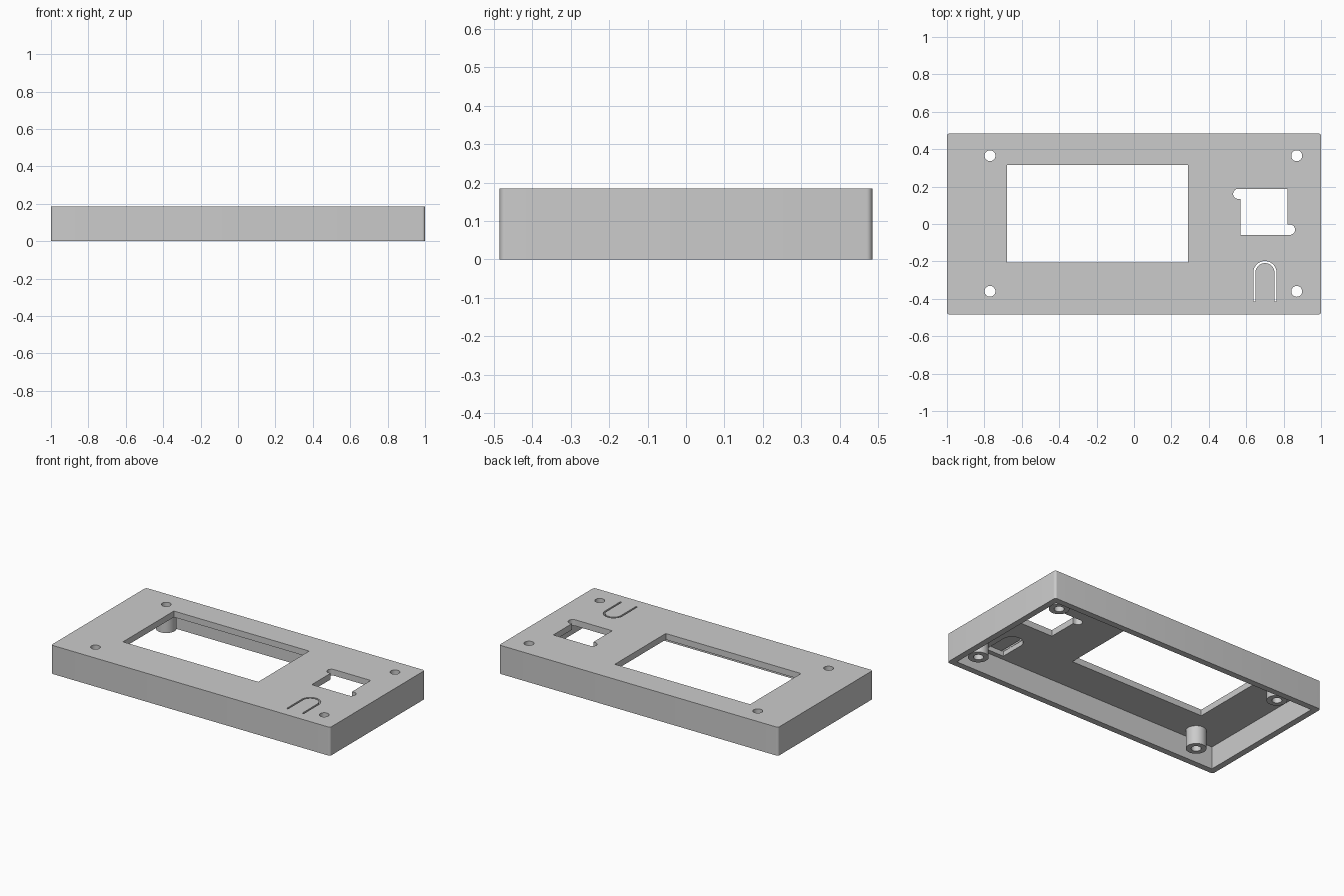
import bpy, bmesh
from math import cos, sin, pi, radians

cube = bpy.data.objects.get("Cube")
if cube:
    bpy.data.objects.remove(cube, do_unlink=True)

LENGTH, DEPTH, HEIGHT = 2.0, 0.97, 0.185
WALL = 0.04
CEILING = HEIGHT - WALL
HOLES = [(x, y) for x in (-0.77, 0.87) for y in (-0.36, 0.365)]

grey = bpy.data.materials.new("light grey plastic")
grey.use_nodes = True
grey.diffuse_color = (0.6, 0.6, 0.6, 1)
grey.node_tree.nodes["Principled BSDF"].inputs["Base Color"].default_value = (0.6, 0.6, 0.6, 1)


def arc(cx, cy, r, start, end, n=16):
    """Points along an arc, angles in degrees."""
    return [(cx + r * cos(radians(start + (end - start) * i / n)),
             cy + r * sin(radians(start + (end - start) * i / n))) for i in range(n + 1)]


def circle(cx, cy, r, n=32):
    return arc(cx, cy, r, 0, 360, n)[:-1]


def rect(x0, x1, y0, y1):
    return [(x0, y0), (x1, y0), (x1, y1), (x0, y1)]


def prism(name, outline, z0, z1):
    """Extrude a flat outline from z0 up to z1."""
    bm = bmesh.new()
    face = bm.faces.new([bm.verts.new((x, y, z0)) for x, y in outline])
    top = bmesh.ops.extrude_face_region(bm, geom=[face])["geom"]
    bmesh.ops.translate(bm, vec=(0, 0, z1 - z0),
                        verts=[v for v in top if isinstance(v, bmesh.types.BMVert)])
    bmesh.ops.recalc_face_normals(bm, faces=bm.faces)
    mesh = bpy.data.meshes.new(name)
    bm.to_mesh(mesh)
    bm.free()
    mesh.materials.append(grey)
    obj = bpy.data.objects.new(name, mesh)
    bpy.context.collection.objects.link(obj)
    return obj


def combine(target, tool, operation):
    """Apply a boolean and discard the tool."""
    mod = target.modifiers.new(operation, 'BOOLEAN')
    mod.operation, mod.solver, mod.object = operation, 'EXACT', tool
    bpy.ops.object.select_all(action='DESELECT')
    bpy.context.view_layer.objects.active = target
    target.select_set(True)
    bpy.ops.object.modifier_apply(modifier=mod.name)
    bpy.data.objects.remove(tool, do_unlink=True)


def cut(outline, z0=-0.1, z1=0.3):
    tool = prism("cutter", outline, z0, z1)
    tool.hide_render = True
    combine(cover, tool, 'DIFFERENCE')


# Outer cover with slightly rounded upright corners, hollow and open below
R = 0.015
hx, hy = LENGTH / 2, DEPTH / 2
outline = []
for sx, sy, a in ((1, 1, 0), (-1, 1, 90), (-1, -1, 180), (1, -1, 270)):
    outline += arc(sx * (hx - R), sy * (hy - R), R, a, a + 90, 6)
cover = prism("enclosure_cover", outline, 0, HEIGHT)
cut(rect(WALL - hx, hx - WALL, WALL - hy, hy - WALL), z1=CEILING)

# Screw posts hanging from the ceiling, drilled right through
for x, y in HOLES:
    combine(cover, prism("screw_post", circle(x, y, 0.06), 0.027, CEILING + 0.01), 'UNION')
for x, y in HOLES:
    cut(circle(x, y, 0.029))

# Display window
cut(rect(-0.68, 0.29, -0.207, 0.315))

# Square opening with a rounded notch at two opposite corners
cut([(0.57, -0.058), (0.82, -0.058)] + arc(0.833, -0.03, 0.028, -90, 90)
    + [(0.82, -0.002), (0.82, 0.188)] + arc(0.557, 0.161, 0.027, 90, 270)
    + [(0.57, 0.134)])

# Flexible push tab: thinned from below, then freed by a narrow arched slot
TX, TY, END = 0.70, -0.26, -0.415
cut([(TX - 0.064, END), (TX + 0.064, END)] + arc(TX, TY, 0.064, 0, 180),
    z1=HEIGHT - 0.01)
cut([(TX + 0.062, END)] + arc(TX, TY, 0.062, 0, 180)
    + [(TX - 0.062, END), (TX - 0.051, END)] + arc(TX, TY, 0.051, 180, 0)
    + [(TX + 0.051, END)])

bpy.ops.object.shade_smooth_by_angle(angle=radians(30))
